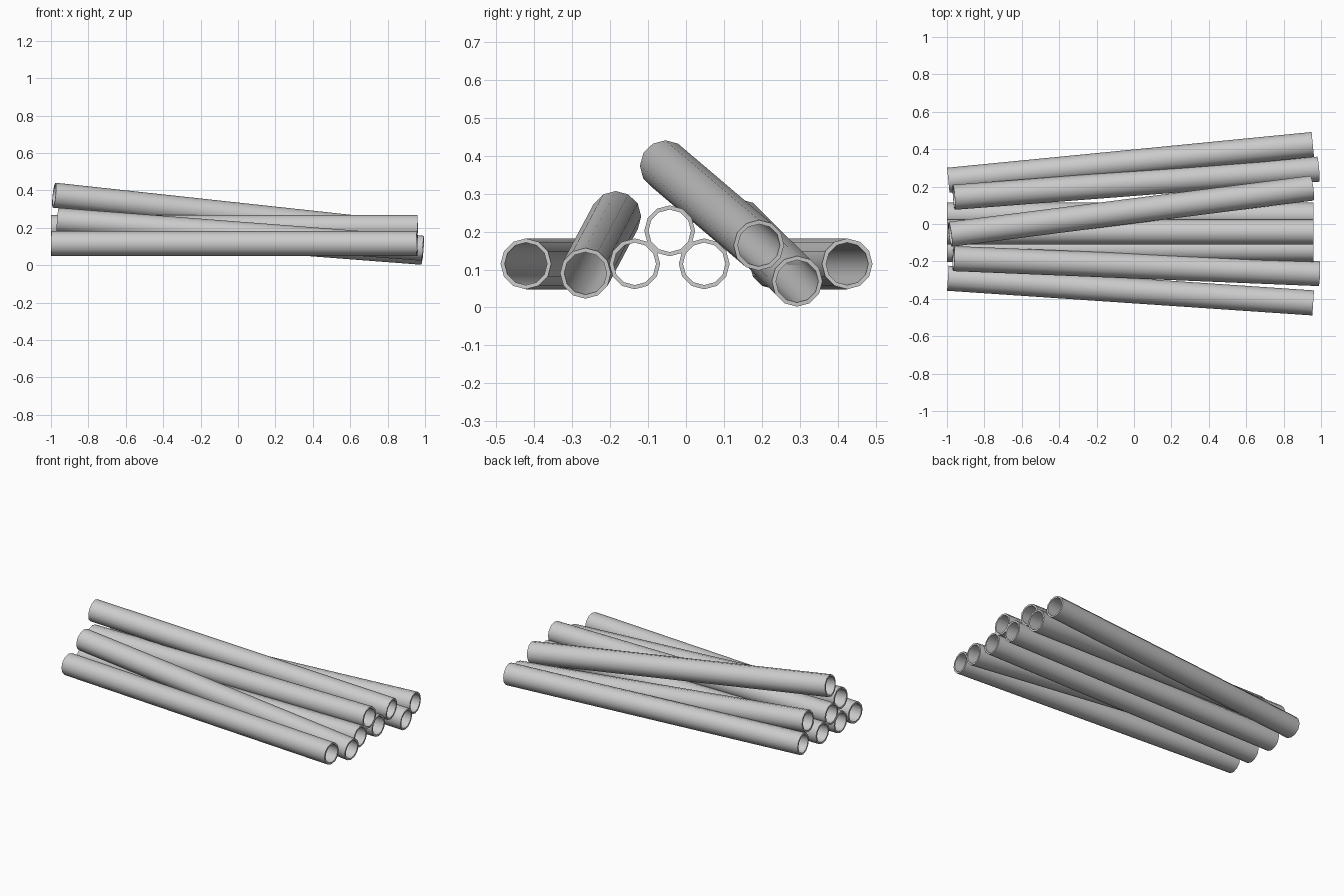
import bpy, bmesh, math
from mathutils import Vector

if "Cube" in bpy.data.objects:
    bpy.data.objects.remove(bpy.data.objects["Cube"])

SIDES, OUTER, INNER = 12, 0.067, 0.056


def pipe(name, start, end):
    """Open hollow tube between two axis end points."""
    a, b = Vector(start), Vector(end)
    axis = (b - a).normalized()
    side = Vector((0, 0, 1)).cross(axis).normalized()
    up = axis.cross(side)
    bm = bmesh.new()
    # four rings: outer start, outer end, inner end, inner start
    rings = []
    for centre, r in ((a, OUTER), (b, OUTER), (b, INNER), (a, INNER)):
        ring = []
        for i in range(SIDES):
            t = 2 * math.pi * i / SIDES
            ring.append(bm.verts.new(centre + r * (math.cos(t) * side + math.sin(t) * up)))
        rings.append(ring)
    for k in range(4):
        p, q = rings[k], rings[(k + 1) % 4]
        for i in range(SIDES):
            j = (i + 1) % SIDES
            bm.faces.new((p[i], p[j], q[j], q[i]))
    bmesh.ops.recalc_face_normals(bm, faces=bm.faces[:])
    mesh = bpy.data.meshes.new(name)
    bm.to_mesh(mesh)
    bm.free()
    obj = bpy.data.objects.new(name, mesh)
    bpy.context.collection.objects.link(obj)
    bpy.ops.object.select_all(action='DESELECT')
    obj.select_set(True)
    bpy.context.view_layer.objects.active = obj
    bpy.ops.object.shade_smooth_by_angle(angle=math.radians(40))


# straight pipes in the middle of the stack
for name, y, z in (("left_middle_pipe", -0.135, 0.115),
                   ("top_middle_pipe", -0.043, 0.202),
                   ("right_middle_pipe", 0.048, 0.115)):
    pipe(name, (-1, y, z), (0.96, y, z))

# splayed pipes lying level on the outside
pipe("front_outer_pipe", (-0.995, -0.290, 0.115), (0.958, -0.422, 0.115))
pipe("back_outer_pipe", (-0.993, 0.234, 0.115), (0.956, 0.425, 0.115))

# slid pipes tipping down towards the right end
pipe("front_leaning_pipe", (-0.965, -0.185, 0.240), (0.990, -0.265, 0.090))
pipe("back_leaning_pipe", (-0.963, 0.143, 0.218), (0.985, 0.293, 0.069))
pipe("top_leaning_pipe", (-0.983, -0.055, 0.374), (0.952, 0.192, 0.164))
